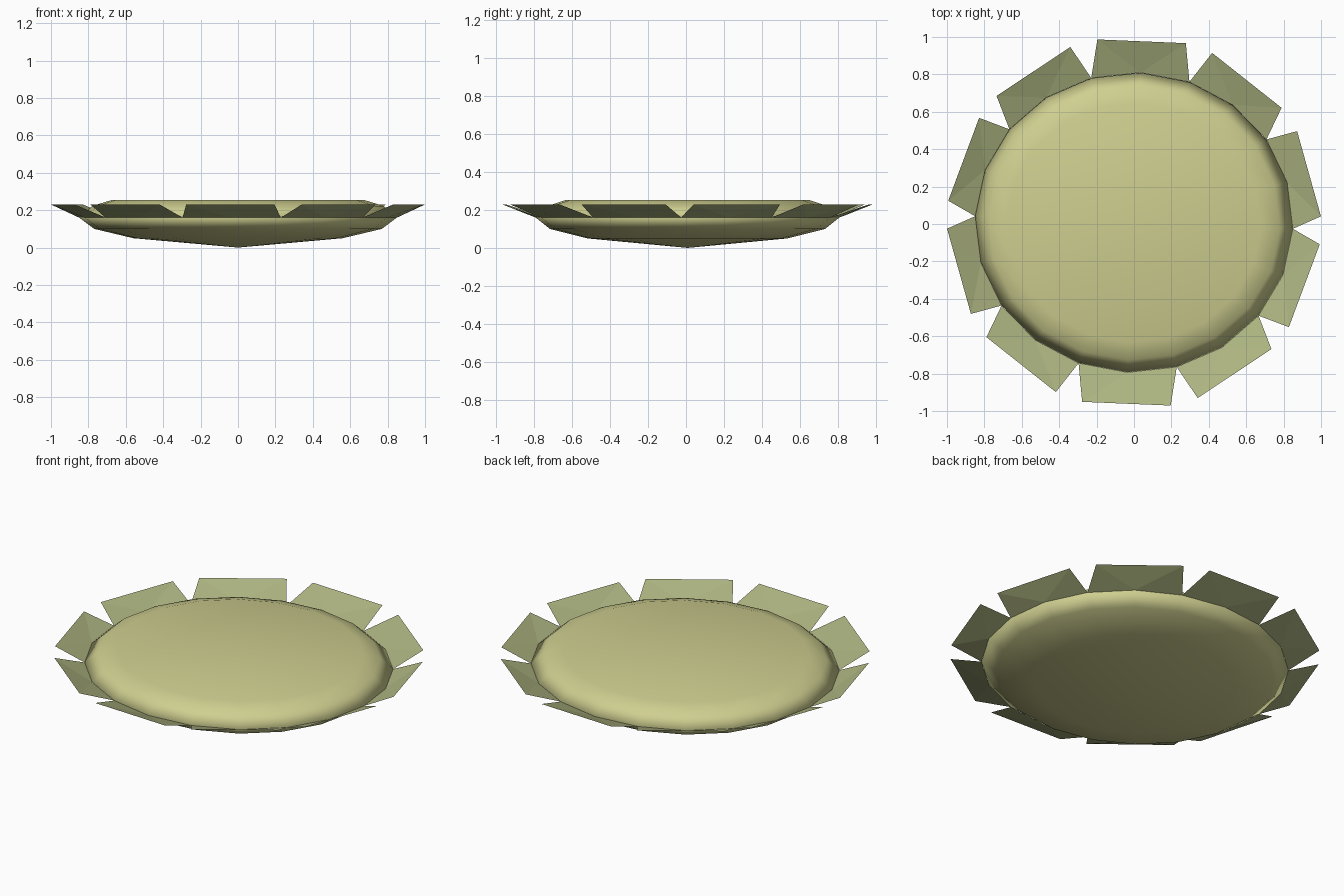
import bpy, bmesh
from math import sin, cos, radians

if "Cube" in bpy.data.objects:
    bpy.data.objects.remove(bpy.data.objects["Cube"])

SIDES, PETALS = 20, 10
CY = 0.008                 # slight offset of the flower centre
START = radians(87.6)      # direction of the first petal


def ring_point(rx, ry, angle, z):
    return (rx * cos(angle), CY + ry * sin(angle), z)


def side_angle(i):
    return START + radians(360 / SIDES) * i


def material(name, color):
    m = bpy.data.materials.new(name)
    m.diffuse_color = color
    m.use_nodes = True
    m.node_tree.nodes["Principled BSDF"].inputs["Base Color"].default_value = m.diffuse_color
    return m


def make_object(name, bm, mat):
    bmesh.ops.recalc_face_normals(bm, faces=bm.faces)
    mesh = bpy.data.meshes.new(name)
    bm.to_mesh(mesh)
    bm.free()
    ob = bpy.data.objects.new(name, mesh)
    bpy.context.collection.objects.link(ob)
    mesh.materials.append(mat)
    return ob


# Flower disc: oval rings from a shallow cone underside to a flat top
profile = [(0.56, 0.05), (0.77, 0.10), (0.85, 0.16), (0.78, 0.222), (0.68, 0.253)]
bm = bmesh.new()
rings = [[bm.verts.new(ring_point(r, r * 0.943, side_angle(i), z)) for i in range(SIDES)]
         for r, z in profile]
bottom = bm.verts.new((0, CY, 0))
top = bm.verts.new((0, CY, 0.253))
for i in range(SIDES):
    j = (i + 1) % SIDES
    bm.faces.new((bottom, rings[0][j], rings[0][i]))
    bm.faces.new((top, rings[-1][i], rings[-1][j]))
    for a, b in zip(rings, rings[1:]):
        bm.faces.new((a[i], a[j], b[j], b[i]))
disc = make_object("flower_disc", bm, material("disc_yellow", (0.62, 0.62, 0.28, 1)))
disc.data.shade_smooth()

# Petals: thin flat blades rising outwards, each spanning two disc sides
bm = bmesh.new()
half = radians(13.7)
for p in range(PETALS):
    inner = [ring_point(0.85, 0.802, side_angle(2 * p + k), 0.16) for k in (-1, 0, 1)]
    mid = side_angle(2 * p)
    outer = [ring_point(1.0, 0.998, mid + s * half, 0.23) for s in (1, -1)]
    a, b, c, d, e = [bm.verts.new(v) for v in inner + outer]
    bm.faces.new((a, b, e))
    bm.faces.new((b, d, e))
    bm.faces.new((b, c, d))
make_object("petals", bm, material("petal_green", (0.42, 0.46, 0.22, 1)))
